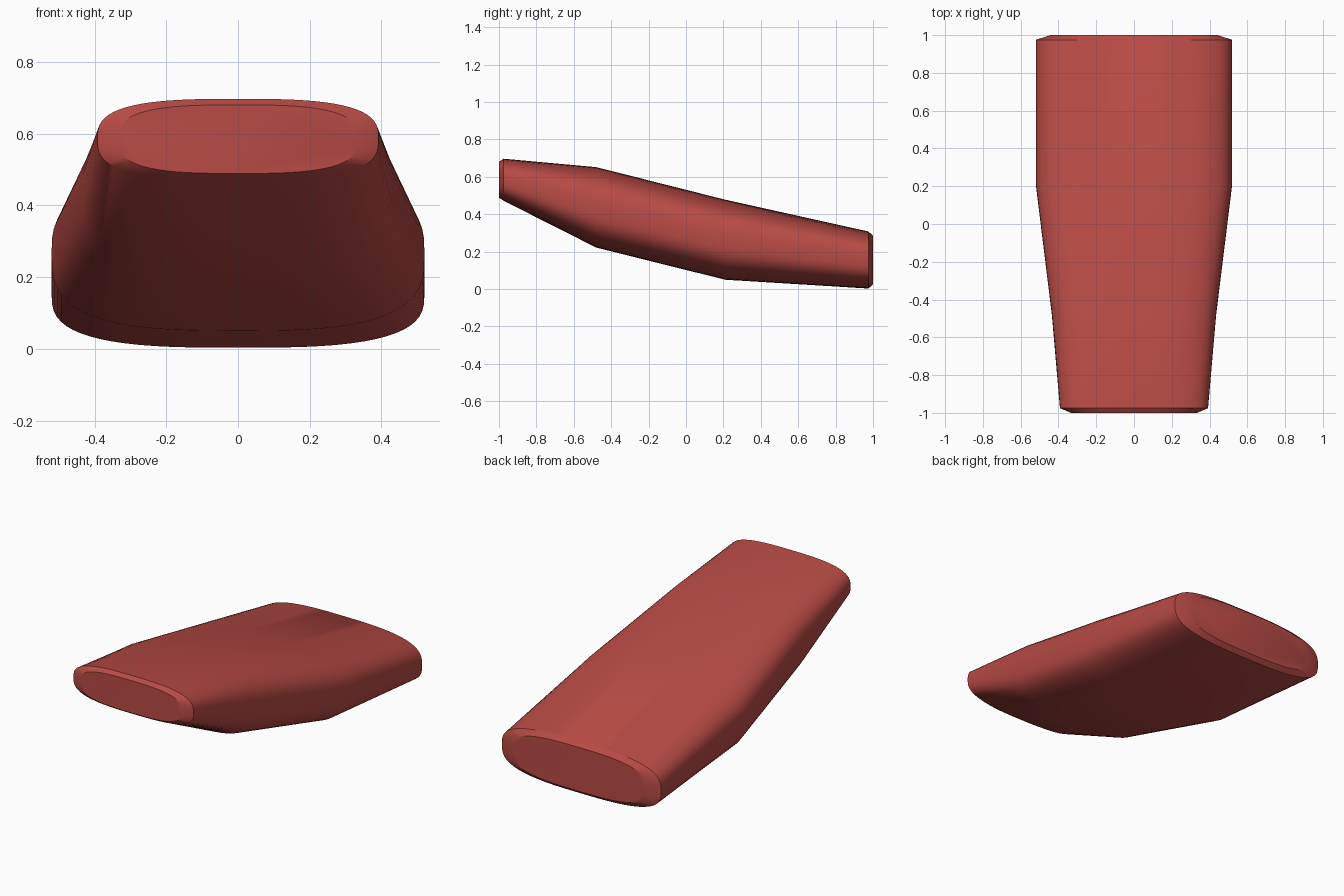
import bpy, bmesh, math

if "Cube" in bpy.data.objects:
    bpy.data.objects.remove(bpy.data.objects["Cube"])

SEGMENTS = 64
POWER = 3.0


def signed_pow(v, p):
    return math.copysign(abs(v) ** p, v)


def ring(bm, y, half_width, z_low, z_high, scale=1.0):
    """Rounded-rectangle (superellipse) cross-section at depth y."""
    mid, half_height = (z_low + z_high) / 2, (z_high - z_low) / 2
    verts = []
    for i in range(SEGMENTS):
        a = 2 * math.pi * i / SEGMENTS
        x = scale * half_width * signed_pow(math.cos(a), 2 / POWER)
        z = mid + scale * half_height * signed_pow(math.sin(a), 2 / POWER)
        verts.append(bm.verts.new((x, y, z)))
    return verts


# Cross-sections: y, half width, bottom, top, inset scale (ends are chamfered)
sections = [
    (-1.00, 0.392, 0.472, 0.697, 0.85),
    (-0.975, 0.392, 0.472, 0.697, 1),
    (-0.48, 0.435, 0.222, 0.652, 1),
    (0.21, 0.52, 0.05, 0.478, 1),
    (0.975, 0.52, 0.003, 0.308, 1),
    (1.00, 0.52, 0.003, 0.308, 0.85),
]

# Tapered body lofted through the sections
bm = bmesh.new()
rings = [ring(bm, *s) for s in sections]
for a, b in zip(rings, rings[1:]):
    for i in range(SEGMENTS):
        j = (i + 1) % SEGMENTS
        bm.faces.new((a[i], a[j], b[j], b[i]))

# Flat end caps
bm.faces.new(rings[0])
bm.faces.new(rings[-1])
bmesh.ops.recalc_face_normals(bm, faces=bm.faces[:])

mesh = bpy.data.meshes.new("tapered_body")
bm.to_mesh(mesh)
bm.free()
body = bpy.data.objects.new("tapered_body", mesh)
bpy.context.collection.objects.link(body)

# Red paint
red = bpy.data.materials.new("red_paint")
red.diffuse_color = (0.48, 0.07, 0.06, 1)
red.use_nodes = True
red.node_tree.nodes["Principled BSDF"].inputs["Base Color"].default_value = red.diffuse_color
mesh.materials.append(red)

# Smooth skin with crisp end edges
bpy.context.view_layer.objects.active = body
body.select_set(True)
bpy.ops.object.shade_smooth_by_angle(angle=math.radians(30))
